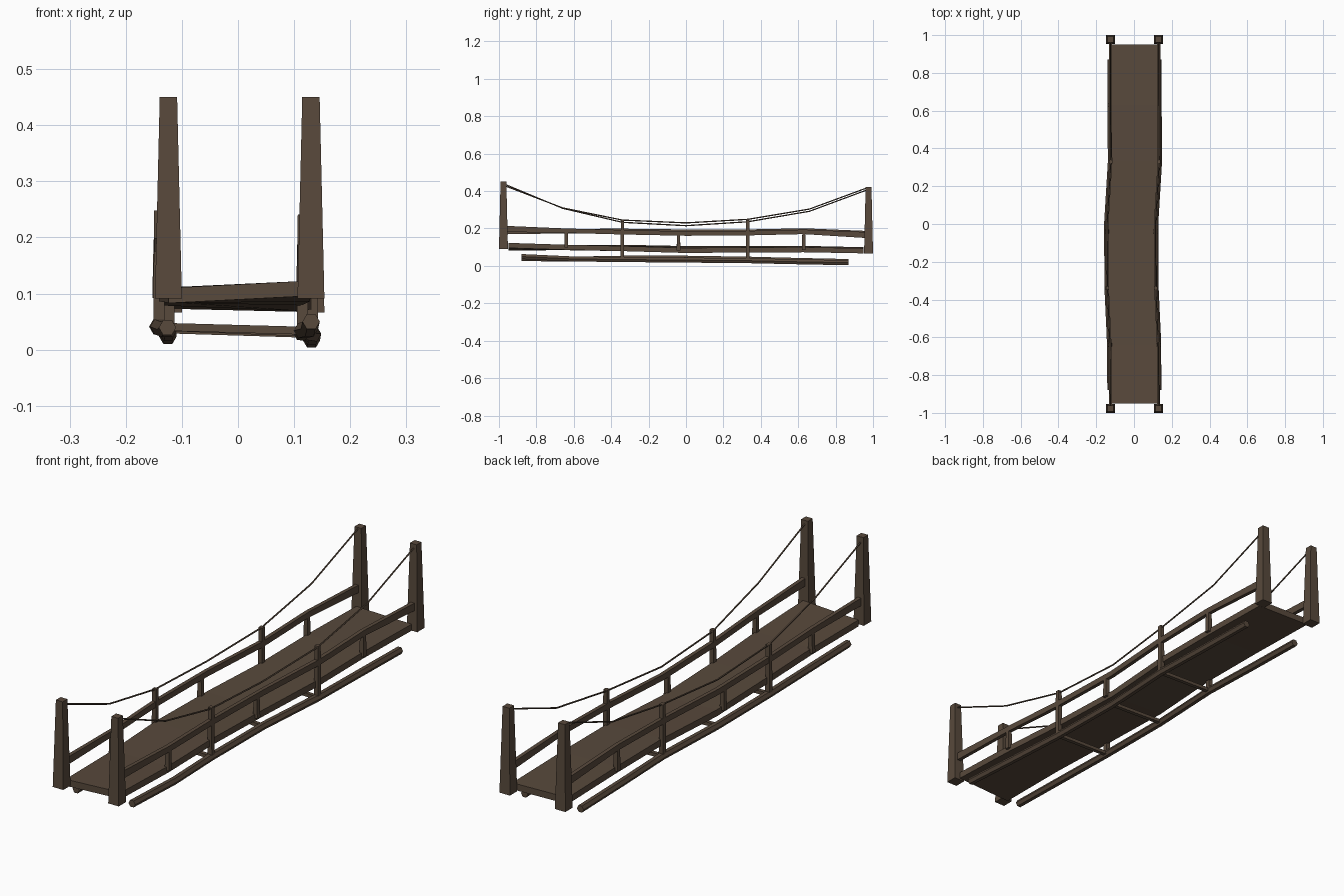
import bpy, math

if "Cube" in bpy.data.objects:
    bpy.data.objects.remove(bpy.data.objects["Cube"])

wood = bpy.data.materials.new("weathered_brown_wood")
wood.diffuse_color = (0.098, 0.067, 0.045, 1)
wood.use_nodes = True
wood.node_tree.nodes["Principled BSDF"].inputs["Base Color"].default_value = wood.diffuse_color


def make(name, verts, faces):
    me = bpy.data.meshes.new(name)
    me.from_pydata(verts, [], faces)
    me.materials.append(wood)
    ob = bpy.data.objects.new(name, me)
    bpy.context.collection.objects.link(ob)
    return ob


def loft(name, rings):
    """Skin a list of equal-sized rings and cap both ends."""
    n = len(rings[0])
    verts = [v for r in rings for v in r]
    faces = [(i * n + j, i * n + (j + 1) % n, (i + 1) * n + (j + 1) % n, (i + 1) * n + j)
             for i in range(len(rings) - 1) for j in range(n)]
    faces += [tuple(reversed(range(n))), tuple(range(len(verts) - n, len(verts)))]
    ob = make(name, verts, faces)
    # consistent outward normals
    import bmesh
    bm = bmesh.new()
    bm.from_mesh(ob.data)
    bmesh.ops.recalc_face_normals(bm, faces=bm.faces)
    bm.to_mesh(ob.data)
    bm.free()
    return ob


def interp(table, y):
    for (y0, v0), (y1, v1) in zip(table, table[1:]):
        if y <= y1:
            return v0 + (v1 - v0) * max(0, (y - y0) / (y1 - y0))
    return table[-1][1]


# sideways sway, left/right twist and height curves along the bridge
SWAY = [(-1, 0), (-.64, -.002), (-.34, -.016), (0, -.018), (.33, .002), (.63, 0), (1, 0)]
TWIST = [(-.95, .013), (-.64, .002), (-.34, -.007), (0, -.010), (.33, -.008), (.95, -.006)]
DECK = [(-.95, .123), (-.64, .113), (-.34, .106), (0, .096), (.33, .099), (.63, .100), (.95, .094)]
RAIL = [(-.965, .198), (-.64, .188), (-.34, .180), (0, .173), (.33, .175), (.63, .182), (.965, .165)]
BEAM = [(-.88, .050), (-.60, .037), (-.34, .034), (0, .031), (.33, .028), (.60, .022), (.87, .017)]
ROPE = [(-.97, .437), (-.66, .308), (-.34, .233), (0, .215), (.33, .236), (.66, .292), (.97, .407)]


def edge_x(side, y):
    return side * 0.128 + 0.003 + interp(SWAY, y)


def height(table, side, y):
    return interp(table, y) - (interp(TWIST, y) if side < 0 else 0)


def rect(x, y, z, w, h):
    return [(x - w, y, z - h), (x + w, y, z - h), (x + w, y, z + h), (x - w, y, z + h)]


def ngon(x, y, z, r, n):
    return [(x + r * math.cos(2 * math.pi * k / n), y, z + r * math.sin(2 * math.pi * k / n))
            for k in range(n)]


def post(name, x, y, z0, z1, w0, w1):
    loft(name, [[(x + a * w, y + b * w, z) for a, b in ((-1, -1), (1, -1), (1, 1), (-1, 1))]
                for z, w in ((z0, w0), (z1, w1))])


# walkway deck
rings = []
for y, _ in DECK:
    c = interp(SWAY, y) + 0.003
    zl, zr = height(DECK, -1, y), height(DECK, 1, y)
    rings.append([(c - .127, y, zl - .027), (c + .127, y, zr - .027),
                  (c + .127, y, zr), (c - .127, y, zl)])
loft("deck", rings)

for side, tag in ((-1, "left"), (1, "right")):
    # corner towers
    post(f"front_tower_{tag}", side * .127 + .003, -.976, .091, .45, .024, .0155)
    post(f"back_tower_{tag}", side * .127 + .003, .976, .066, .422, .024, .0155)
    # handrail
    loft(f"handrail_{tag}", [rect(edge_x(side, y), y, height(RAIL, side, y), .008, .012 + .004 * (abs(y) > .9))
                             for y, _ in RAIL])
    # hanging lower beam
    loft(f"lower_beam_{tag}", [ngon(edge_x(side, y), y, height(BEAM, side, y), .0155, 6)
                               for y, _ in BEAM])
    # suspension rope
    loft(f"rope_{tag}", [ngon(edge_x(side, y), y, height(ROPE, side, y) + (.005 if side < 0 else 0), .0035, 5)
                         for y, _ in ROPE])
    # tall posts from the lower beam up to the rope
    for y in (-.34, .33):
        post(f"tall_post_{tag}", edge_x(side, y), y, height(BEAM, side, y) - .008,
             height(ROPE, side, y) + .008, .010, .0085)
    # short posts between deck and handrail
    for y in (-.64, -.04, .63):
        post(f"short_post_{tag}", edge_x(side, y), y, height(DECK, side, y) - .015,
             height(RAIL, side, y), .010, .008)

# cross bars joining the lower beams
for y in (-.34, 0, .33):
    loft("cross_bar", [[(edge_x(s, y), y + a, height(BEAM, s, y) + b)
                        for a, b in ((-.008, -.007), (.008, -.007), (.008, .007), (-.008, .007))]
                       for s in (-1, 1)])
